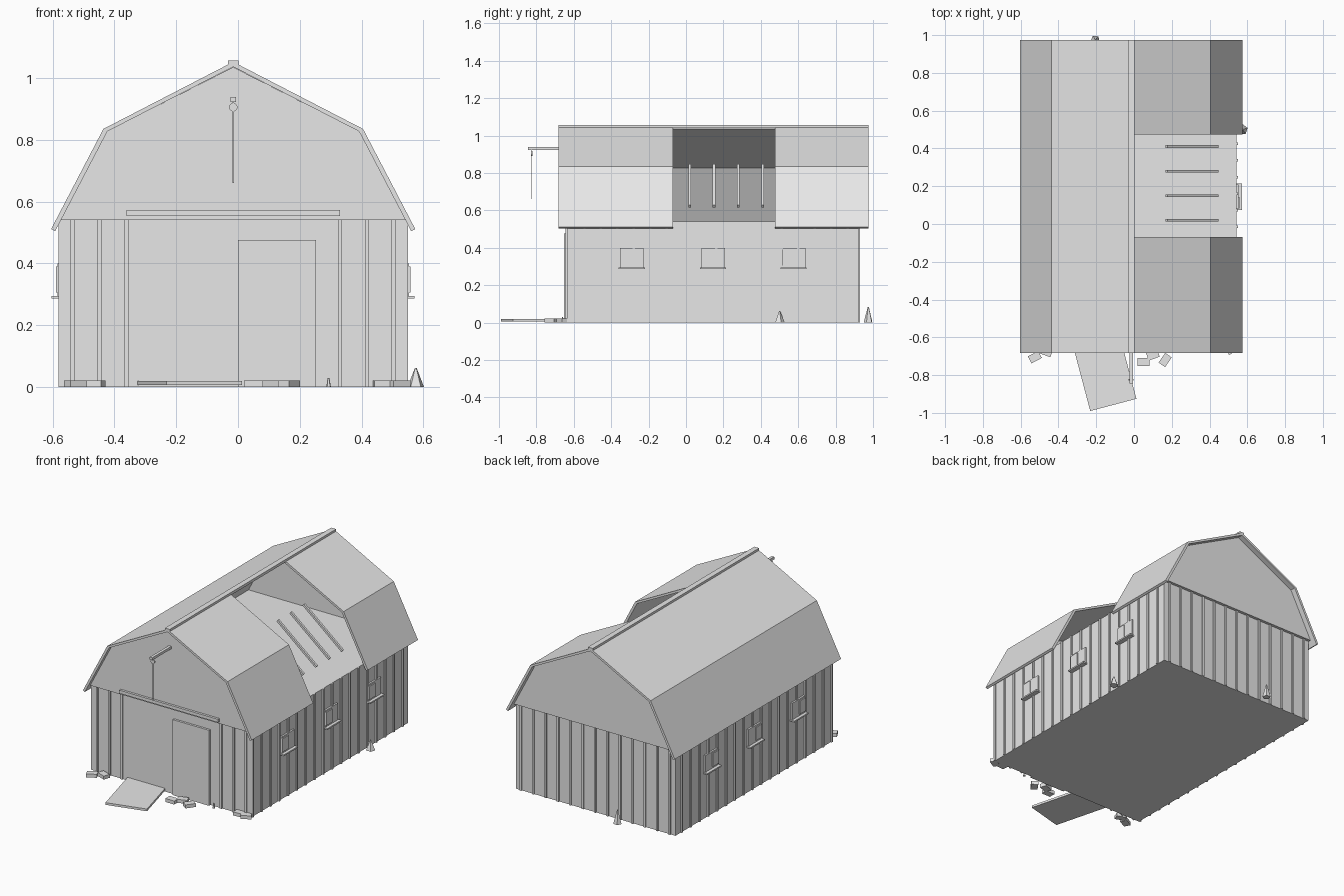
import bpy, bmesh, math
from mathutils import Vector, Matrix

cube = bpy.data.objects.get("Cube")
if cube:
    bpy.data.objects.remove(cube, do_unlink=True)

grey = bpy.data.materials.new("plain grey")
grey.use_nodes = True
grey.diffuse_color = (0.8, 0.8, 0.8, 1)
grey.node_tree.nodes["Principled BSDF"].inputs["Base Color"].default_value = (0.8, 0.8, 0.8, 1)

CX = -0.0155                    # ridge line
FRONT, BACK = -0.637, 0.923     # end walls
HALF = 0.557                    # half width of the walls
LOFT = 0.54                     # loft floor height
ROOF_FRONT, ROOF_BACK = -0.682, 0.975
HOLE = (-0.07, 0.475)           # missing part of the left roof


def finish(name, bm):
    bmesh.ops.recalc_face_normals(bm, faces=bm.faces)
    mesh = bpy.data.meshes.new(name)
    bm.to_mesh(mesh)
    bm.free()
    mesh.materials.append(grey)
    obj = bpy.data.objects.new(name, mesh)
    bpy.context.collection.objects.link(obj)
    return obj


def add_box(bm, lo, hi):
    lo, hi = Vector(lo), Vector(hi)
    m = Matrix.Translation((lo + hi) / 2) @ Matrix.Diagonal((*(hi - lo), 1))
    bmesh.ops.create_cube(bm, size=1, matrix=m)


def box(name, lo, hi):
    bm = bmesh.new()
    add_box(bm, lo, hi)
    return finish(name, bm)


def turned_box(name, centre, size, angle, axis="Z"):
    bm = bmesh.new()
    m = (Matrix.Translation(centre) @ Matrix.Rotation(angle, 4, axis)
         @ Matrix.Diagonal((*size, 1)))
    bmesh.ops.create_cube(bm, size=1, matrix=m)
    return finish(name, bm)


def prism(name, profile, y0, y1):
    """Extrude an (x, z) profile along y."""
    bm = bmesh.new()
    face = bm.faces.new([bm.verts.new((x, y0, z)) for x, z in profile])
    out = bmesh.ops.extrude_face_region(bm, geom=[face])
    verts = [v for v in out["geom"] if isinstance(v, bmesh.types.BMVert)]
    bmesh.ops.translate(bm, verts=verts, vec=(0, y1 - y0, 0))
    return finish(name, bm)


# Body and gables
box("barn_body", (CX - HALF, FRONT, 0), (CX + HALF, BACK, LOFT))
half_gable = [(0.564, LOFT), (0.41, 0.826), (0, 1.035)]
gable = [(CX + x, z) for x, z in half_gable]
gable += [(CX - x, z) for x, z in half_gable[-2::-1]]
prism("front_gable", gable, FRONT - 0.018, FRONT)
prism("back_gable", gable, BACK, BACK + 0.018)

# Gambrel roof: outer and inner edge of the lower and upper slopes
lower = [(0.589, 0.511), (0.42, 0.835), (0.407, 0.827), (0.576, 0.504)]
upper = [(0.42, 0.835), (0, 1.052), (0, 1.036), (0.407, 0.827)]
spans = {
    "right": (-1, [(ROOF_FRONT, ROOF_BACK)]),
    "left": (1, [(ROOF_FRONT, HOLE[0]), (HOLE[1], ROOF_BACK)]),
}
for side, (sign, runs) in spans.items():
    for y0, y1 in runs:
        for part, shape in (("lower", lower), ("upper", upper)):
            prism(f"{side}_{part}_roof", [(CX + sign * x, z) for x, z in shape], y0, y1)
box("ridge_cap", (CX - 0.017, ROOF_FRONT, 1.04), (CX + 0.017, ROOF_BACK, 1.057))

# Exposed rafters in the roof hole
for i in range(4):
    turned_box("rafter", (0.308, 0.02 + 0.13 * i, 0.733), (0.35, 0.014, 0.014),
               math.atan2(0.22, 0.27), "Y")

# Wall battens
BW, BD = 0.0065, 0.008
bm = bmesh.new()
for i in range(-6, 7):
    x = CX + i * 0.0865
    add_box(bm, (x - BW, BACK, 0), (x + BW, BACK + BD, LOFT))
    if abs(i) >= 4:
        add_box(bm, (x - BW, FRONT - BD, 0), (x + BW, FRONT, LOFT))
for i in range(18):
    y = FRONT + BW + i * (BACK - FRONT - 2 * BW) / 17.6
    for sign in (-1, 1):
        a, b = sorted((CX + sign * HALF, CX + sign * (HALF + BD)))
        add_box(bm, (a, y - BW, 0), (b, y + BW, LOFT))
finish("wall_battens", bm)

# Front door and sliding rail
box("front_door", (0, FRONT - 0.014, 0), (0.253, FRONT, 0.476))
box("door_rail", (-0.36, FRONT - 0.033, 0.553), (0.33, FRONT - 0.01, 0.573))

# Side windows with sills
for sign, side in ((-1, "right"), (1, "left")):
    for yc in (-0.29, 0.145, 0.575):
        def slab(name, depth, y0, y1, z0, z1):
            a, b = sorted((CX + sign * (HALF - 0.005), CX + sign * (HALF + depth)))
            return box(f"{side}_{name}", (a, yc + y0, z0), (b, yc + y1, z1))
        slab("window", 0.011, -0.063, 0.063, 0.292, 0.4)
        slab("window_shutter", 0.017, -0.063, -0.003, 0.306, 0.39)
        slab("window_sill", 0.03, -0.07, 0.07, 0.286, 0.295)

# Hoist beam, pulley and rope
box("hoist_beam", (CX - 0.009, -0.845, 0.922), (CX + 0.009, FRONT, 0.938))
bm = bmesh.new()
m = Matrix.Translation((CX, -0.825, 0.905)) @ Matrix.Rotation(math.pi / 2, 4, "X")
bmesh.ops.create_cone(bm, cap_ends=True, segments=12, radius1=0.014, radius2=0.014,
                      depth=0.008, matrix=m)
finish("pulley", bm)
box("rope", (CX - 0.002, -0.827, 0.66), (CX + 0.002, -0.823, 0.922))

# Ramp board and loose blocks
turned_box("ramp", (-0.158, -0.774, 0.013), (0.253, 0.38, 0.014), math.radians(14.8))
blocks = [(-0.525, -0.705, 28), (-0.465, -0.675, -20), (0.05, -0.73, 0),
          (0.1, -0.693, 20), (0.165, -0.72, 55), (0.47, -0.655, 5), (0.52, -0.66, 30)]
for x, y, turn in blocks:
    turned_box("loose_block", (x, y, 0.011), (0.062, 0.042, 0.022), math.radians(turn))

# Pointed tufts by the walls
for x, y, r, h, turn in ((0.575, 0.5, 0.028, 0.062, 0), (-0.205, 0.975, 0.025, 0.085, 30),
                         (0.293, -0.66, 0.008, 0.03, 0)):
    bm = bmesh.new()
    m = Matrix.Translation((x, y, h / 2)) @ Matrix.Rotation(math.radians(turn), 4, "Z")
    bmesh.ops.create_cone(bm, cap_ends=True, segments=5, radius1=r, radius2=0.003,
                          depth=h, matrix=m)
    finish("grass_tuft", bm)
